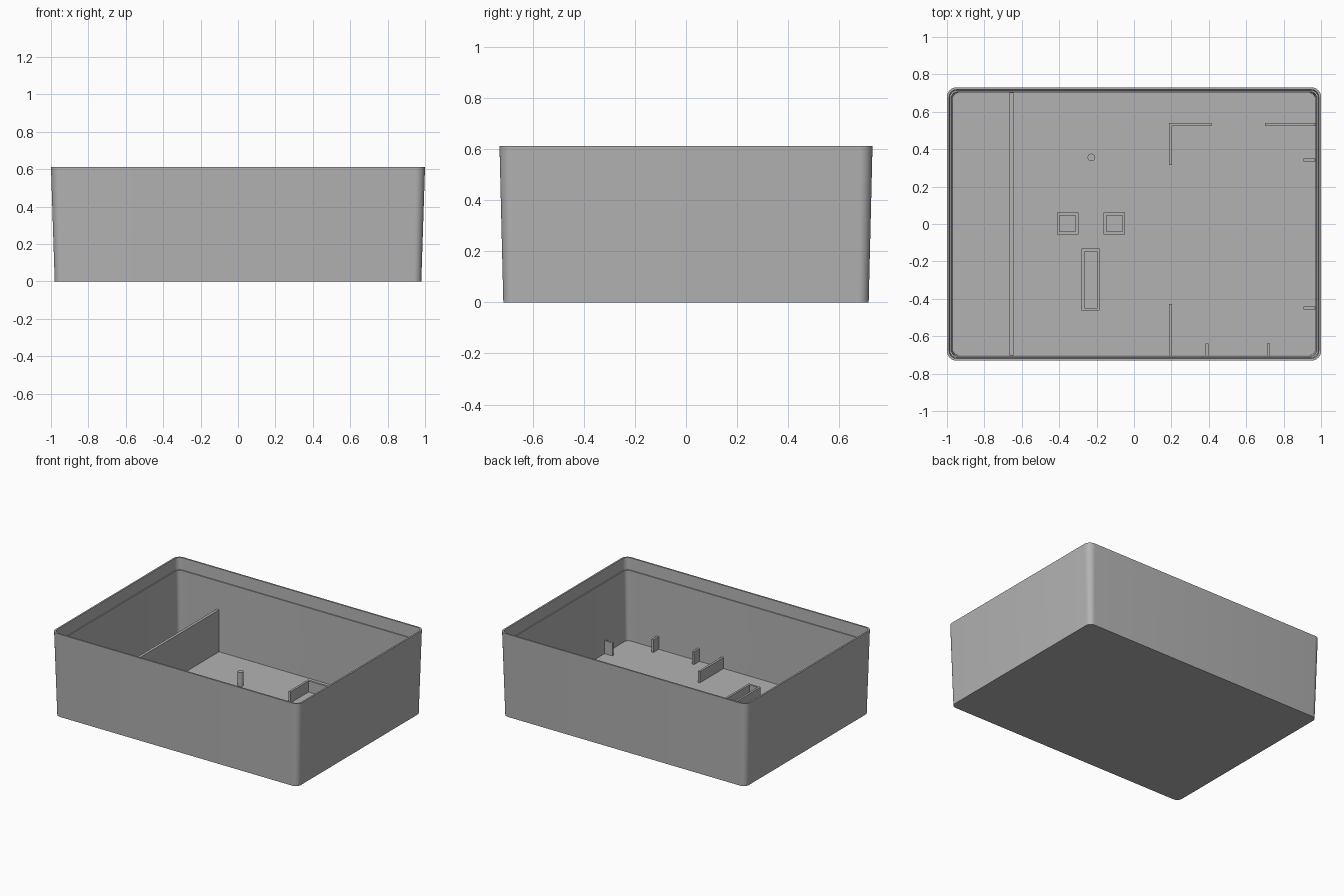
import bpy, bmesh
from math import cos, sin, pi, radians

old = bpy.data.objects.get("Cube")
if old:
    bpy.data.objects.remove(old, do_unlink=True)

grey = bpy.data.materials.new("plain grey")
grey.use_nodes = True
grey.diffuse_color = (0.45, 0.45, 0.45, 1)
grey.node_tree.nodes["Principled BSDF"].inputs["Base Color"].default_value = grey.diffuse_color

FLOOR = 0.014
SINK = 0.005   # how far parts reach into the floor


def finish(name, bm):
    bmesh.ops.recalc_face_normals(bm, faces=bm.faces)
    mesh = bpy.data.meshes.new(name)
    bm.to_mesh(mesh)
    bm.free()
    mesh.materials.append(grey)
    obj = bpy.data.objects.new(name, mesh)
    bpy.context.collection.objects.link(obj)
    return obj


def rounded_loop(bm, hx, hy, r, z, steps=8):
    verts = []
    for k, (sx, sy) in enumerate([(1, 1), (-1, 1), (-1, -1), (1, -1)]):
        for i in range(steps + 1):
            a = (k + i / steps) * pi / 2
            verts.append(bm.verts.new((sx * (hx - r) + r * cos(a), sy * (hy - r) + r * sin(a), z)))
    return verts


def loft(bm, loops):
    for a, b in zip(loops, loops[1:]):
        n = len(a)
        for i in range(n):
            j = (i + 1) % n
            bm.faces.new((a[i], a[j], b[j], b[i]))


def block(name, x0, x1, y0, y1, top):
    bm = bmesh.new()
    bmesh.ops.create_cube(bm, size=1)
    for v in bm.verts:
        v.co.x = x1 if v.co.x > 0 else x0
        v.co.y = y1 if v.co.y > 0 else y0
        v.co.z = top if v.co.z > 0 else FLOOR - SINK
    return finish(name, bm)


def frame(name, cx, cy, hx, hy, wall, top):
    # open rectangular socket
    bm = bmesh.new()
    loops = []
    for inset, z in [(0, FLOOR - SINK), (0, top), (wall, top), (wall, FLOOR - SINK)]:
        a, b = hx - inset, hy - inset
        loops.append([bm.verts.new((cx + sx * a, cy + sy * b, z))
                      for sx, sy in [(1, 1), (-1, 1), (-1, -1), (1, -1)]])
    loft(bm, loops + loops[:1])
    return finish(name, bm)


# Tapered tub with a stepped rim: half width, half depth, corner radius, height
profile = [(0.98, 0.715, 0.04, 0), (1.0, 0.73, 0.05, 0.612), (0.988, 0.718, 0.04, 0.612),
           (0.985, 0.715, 0.04, 0.525), (0.977, 0.707, 0.035, 0.525), (0.967, 0.702, 0.03, FLOOR)]
bm = bmesh.new()
loops = [rounded_loop(bm, *p) for p in profile]
loft(bm, loops)
bm.faces.new(loops[0])
bm.faces.new(loops[-1])
tub = finish("tub", bm)

# Full-depth divider
block("divider", -0.665, -0.645, -0.704, 0.704, 0.32)

# Floor ribs
block("corner_rib_long", 0.187, 0.415, 0.525, 0.54, 0.095)
block("corner_rib_side", 0.187, 0.203, 0.315, 0.525, 0.095)
block("back_wall_rib", 0.70, 0.972, 0.525, 0.54, 0.095)
block("front_wall_rib", 0.187, 0.203, -0.704, -0.427, 0.095)

# Small wall tabs
for i, x in enumerate((0.39, 0.72)):
    block(f"front_tab_{i + 1}", x - 0.008, x + 0.008, -0.704, -0.64, 0.107)
for i, y in enumerate((0.342, -0.449)):
    block(f"side_tab_{i + 1}", 0.905, 0.972, y - 0.008, y + 0.008, 0.107)

# Sockets on the floor
for i, x in enumerate((-0.355, -0.105)):
    frame(f"square_socket_{i + 1}", x, 0.003, 0.058, 0.058, 0.015, 0.165)
frame("long_socket", -0.232, -0.297, 0.048, 0.166, 0.015, 0.095)

# Round peg
bm = bmesh.new()
bmesh.ops.create_cone(bm, cap_ends=True, segments=32, radius1=0.02, radius2=0.02, depth=0.106)
bmesh.ops.translate(bm, verts=bm.verts, vec=(-0.228, 0.356, FLOOR - SINK + 0.053))
peg = finish("peg", bm)

# Smooth the curved parts
for obj in (tub, peg):
    bpy.ops.object.select_all(action='DESELECT')
    obj.select_set(True)
    bpy.context.view_layer.objects.active = obj
    bpy.ops.object.shade_smooth_by_angle(angle=radians(30))
